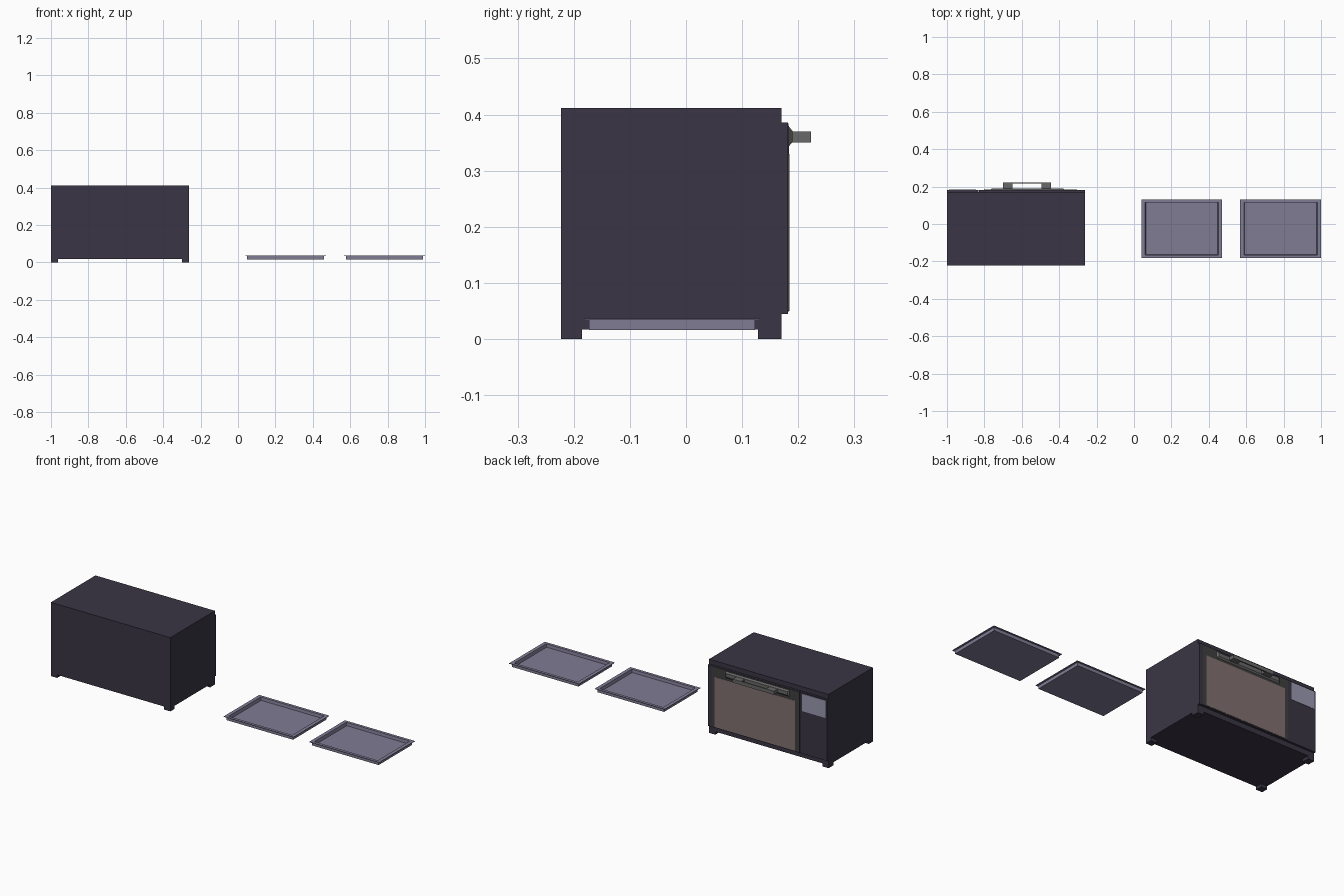
import bpy, bmesh

if "Cube" in bpy.data.objects:
    bpy.data.objects.remove(bpy.data.objects["Cube"])


def material(name, rgb):
    m = bpy.data.materials.new(name)
    m.diffuse_color = (*rgb, 1)
    m.use_nodes = True
    m.node_tree.nodes["Principled BSDF"].inputs["Base Color"].default_value = m.diffuse_color
    return m


DARK = material("dark_enamel", (0.042, 0.036, 0.058))
FRAME = material("door_grey", (0.05, 0.05, 0.052))
METAL = material("handle_grey", (0.14, 0.14, 0.14))
GLASS = material("tan_glass", (0.22, 0.165, 0.16))
SCREEN = material("pale_screen", (0.32, 0.32, 0.44))
TRAY = material("tray_metal", (0.22, 0.2, 0.3))


def finish(name, bm, mat):
    bmesh.ops.recalc_face_normals(bm, faces=bm.faces)
    me = bpy.data.meshes.new(name)
    bm.to_mesh(me)
    bm.free()
    me.materials.append(mat)
    ob = bpy.data.objects.new(name, me)
    bpy.context.collection.objects.link(ob)
    return ob


def box(name, x0, x1, y0, y1, z0, z1, mat, taper=0.0):
    """Box from limits; taper shrinks the +y face on every side."""
    bm = bmesh.new()
    bmesh.ops.create_cube(bm, size=1)
    for v in bm.verts:
        sx, sy, sz = (c > 0 for c in v.co)
        t = taper if sy else 0
        v.co = (x1 - t if sx else x0 + t, y1 if sy else y0,
                z1 - t if sz else z0 + t)
    return finish(name, bm, mat)


def loft(name, rings, mat):
    """Skin a stack of rectangles (x0, x1, y0, y1, z), capping both ends."""
    bm = bmesh.new()
    loops = [[bm.verts.new(p) for p in ((a, c, z), (b, c, z), (b, d, z), (a, d, z))]
             for a, b, c, d, z in rings]
    for lo, hi in zip(loops, loops[1:]):
        for i in range(4):
            j = (i + 1) % 4
            bm.faces.new((lo[i], lo[j], hi[j], hi[i]))
    bm.faces.new(loops[0])
    bm.faces.new(loops[-1])
    return finish(name, bm, mat)


# Oven body and corner feet
X0, X1, Y0, Y1 = -1.0, -0.262, -0.223, 0.17
box("oven_body", X0, X1, Y0, Y1, 0.017, 0.412, DARK)
for side, fx in (("left", X0), ("right", X1 - 0.038)):
    for end, fy in (("rear", Y0), ("front", Y1 - 0.042)):
        box(f"{end}_{side}_foot", fx, fx + 0.038, fy, fy + (0.042 if end == "front" else 0.038),
            0.0, 0.018, DARK)

# Control panel with display
box("control_panel", X0, -0.832, Y1, 0.182, 0.045, 0.386, DARK)
box("display", -0.99, -0.845, 0.181, 0.184, 0.283, 0.38, SCREEN)

# Door: dark edge, grey face, tan window
box("door", -0.83, X1, Y1, 0.182, 0.045, 0.386, DARK)
box("door_face", -0.825, -0.285, 0.181, 0.183, 0.048, 0.384, FRAME)
box("door_window", -0.802, -0.305, 0.182, 0.1845, 0.05, 0.33, GLASS)

# Handle: bevelled mounting plate, two posts and a bar
box("handle_plate", -0.77, -0.37, 0.182, 0.19, 0.342, 0.38, METAL, taper=0.009)
box("handle_left_post", -0.70, -0.65, 0.188, 0.217, 0.35, 0.37, METAL)
box("handle_right_post", -0.495, -0.445, 0.188, 0.217, 0.35, 0.37, METAL)
box("handle_bar", -0.70, -0.445, 0.216, 0.223, 0.35, 0.37, METAL)

# Two flanged baking trays
for name, tx in (("inner_tray", 0.255), ("outer_tray", 0.784)):
    def ring(hx, hy, z):
        return (tx - hx, tx + hx, -0.025 - hy, -0.025 + hy, z)
    loft(name, [ring(0.206, 0.148, 0.016), ring(0.206, 0.148, 0.034),
                ring(0.216, 0.157, 0.034), ring(0.216, 0.157, 0.037),
                ring(0.196, 0.141, 0.037), ring(0.192, 0.139, 0.02)], TRAY)
